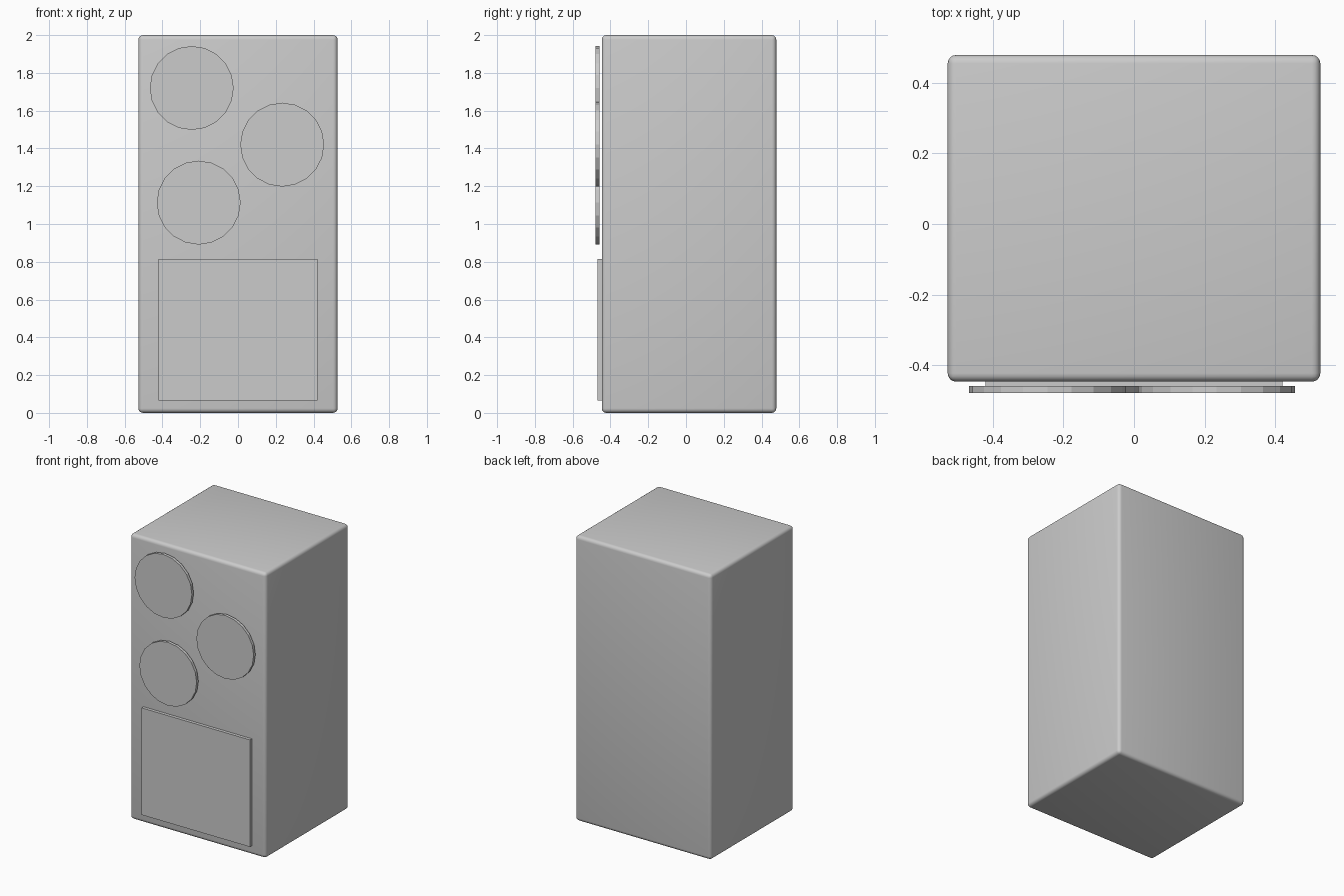
import bpy
import math

if "Cube" in bpy.data.objects:
    bpy.data.objects.remove(bpy.data.objects["Cube"])


def box(name, x, y, z, bevel=0.0):
    """Box from (min, max) ranges, with optional rounded edges."""
    centre = [(a + b) / 2 for a, b in (x, y, z)]
    bpy.ops.mesh.primitive_cube_add(size=1, location=centre)
    ob = bpy.context.object
    ob.name = name
    ob.scale = [b - a for a, b in (x, y, z)]
    bpy.ops.object.transform_apply(location=False, rotation=False, scale=True)
    if bevel:
        mod = ob.modifiers.new("Rounded edges", 'BEVEL')
        mod.width = bevel
        mod.segments = 4
        bpy.ops.object.modifier_apply(modifier=mod.name)
        bpy.ops.object.shade_smooth_by_angle(angle=math.radians(40))
    return ob


def disc(name, x, z):
    """Thin flat-sided round plate standing just off the front face."""
    bpy.ops.mesh.primitive_cylinder_add(
        vertices=20, radius=0.222, depth=0.02,
        location=(x, -0.468, z), rotation=(math.pi / 2, 0, 0))
    bpy.context.object.name = name


# Main cabinet with softened edges
box("cabinet", (-0.527, 0.527), (-0.446, 0.478), (0, 2), bevel=0.024)

# Lower front panel
box("front_panel", (-0.42, 0.42), (-0.468, -0.44), (0.065, 0.815))

# Three staggered round plates
for i, (x, z) in enumerate([(-0.245, 1.72), (0.234, 1.42), (-0.208, 1.113)]):
    disc(f"round_plate_{i + 1}", x, z)
